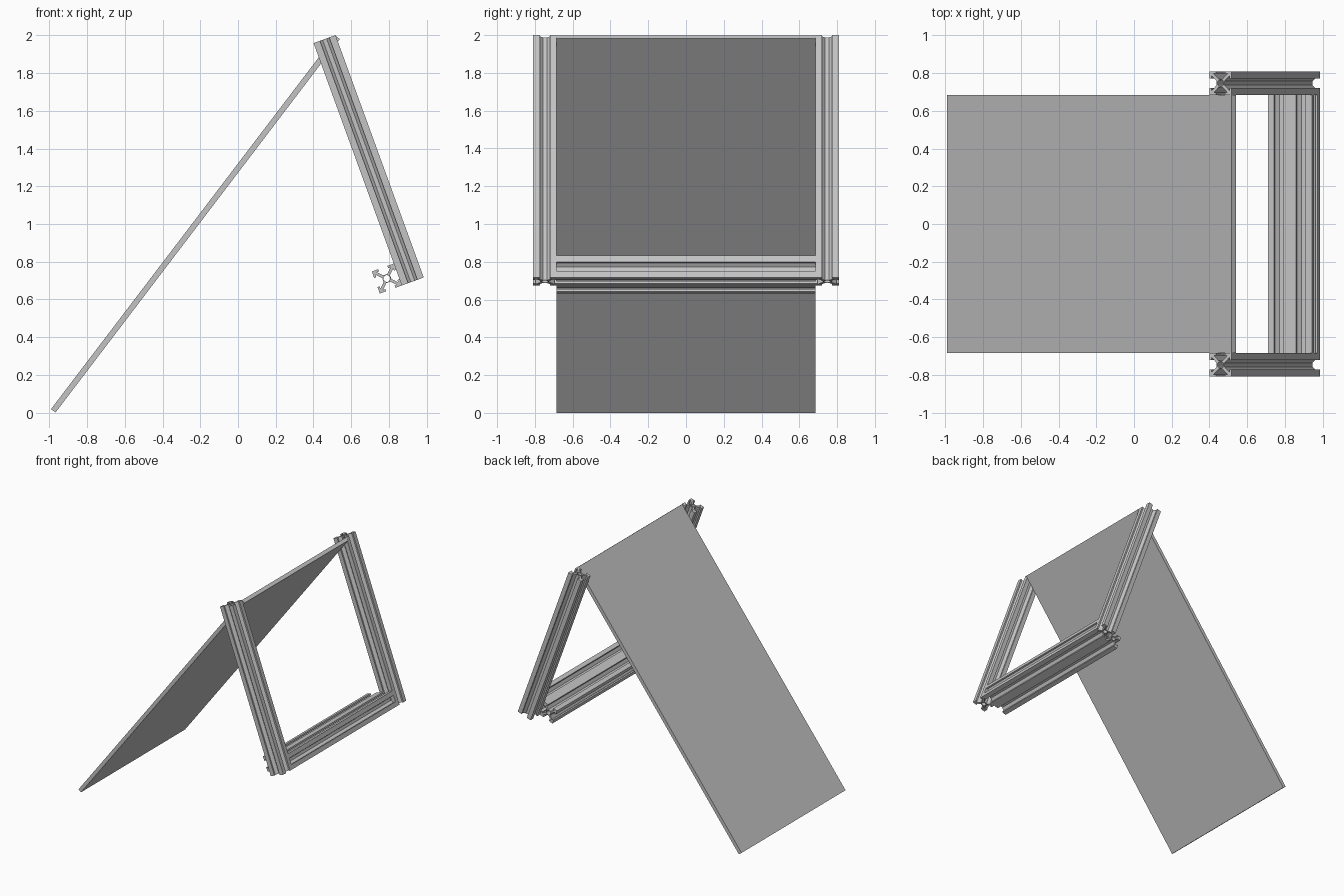
import bpy, bmesh
from math import radians, cos, sin, atan2, hypot, tau
from mathutils import Matrix, Vector

if "Cube" in bpy.data.objects:
    bpy.data.objects.remove(bpy.data.objects["Cube"], do_unlink=True)

# Single plain grey for every part
grey = bpy.data.materials.new("aluminium_grey")
grey.use_nodes = True
colour = (0.55, 0.55, 0.55, 1)
grey.diffuse_color = colour
grey.node_tree.nodes["Principled BSDF"].inputs["Base Color"].default_value = colour

HALF = 0.062      # half width of the slotted profile
LIP = 0.026       # half width of the slot opening
WALL = 0.012      # lip thickness
CORE = 0.022      # half width of the core
HOLE = 0.018      # bore radius
WEB = 0.011       # offset of web edges from the diagonal
INNER_Y = 0.685   # half the clear span between the legs


def slot_outline():
    """T-slot outline: half a corner, mirrored on the diagonal, turned four times."""
    inner = HALF - WALL
    half = [(CORE, CORE - WEB), (inner, inner - WEB), (inner, LIP), (HALF, LIP)]
    corner = half + [(HALF, HALF)] + [(y, x) for x, y in reversed(half)]
    points = []
    for _ in range(4):
        points += corner
        corner = [(-y, x) for x, y in corner]
    return points


def extrusion(name, length, matrix):
    """Slotted bar with a bore, centred on its local z axis."""
    curve = bpy.data.curves.new(name, "CURVE")
    curve.dimensions, curve.fill_mode, curve.extrude = "2D", "BOTH", length / 2
    bore = [(HOLE * cos(i * tau / 24), HOLE * sin(i * tau / 24)) for i in range(24)]
    for points in (slot_outline(), bore):
        spline = curve.splines.new("POLY")
        spline.points.add(len(points) - 1)
        for p, (x, y) in zip(spline.points, points):
            p.co = (x, y, 0, 1)
        spline.use_cyclic_u = True
    temp = bpy.data.objects.new(name + "_outline", curve)
    mesh = bpy.data.meshes.new_from_object(temp)
    bpy.data.objects.remove(temp)
    bm = bmesh.new()
    bm.from_mesh(mesh)
    bmesh.ops.remove_doubles(bm, verts=bm.verts, dist=1e-5)
    bmesh.ops.recalc_face_normals(bm, faces=bm.faces)
    for f in bm.faces:
        f.smooth = False
    bm.to_mesh(mesh)
    bm.free()
    add(name, mesh, matrix)


def add(name, mesh, matrix):
    mesh.materials.clear()
    mesh.materials.append(grey)
    obj = bpy.data.objects.new(name, mesh)
    obj.matrix_world = matrix
    bpy.context.collection.objects.link(obj)


# Leaning frame: two legs
tilt = Matrix.Rotation(radians(-20), 4, "Y")
across, along = tilt @ Vector((1, 0, 0)), tilt @ Vector((0, 0, 1))
foot = Vector((0.927, 0, 0.695))
leg_length = 1.368
for name, side in (("left_leg", 1), ("right_leg", -1)):
    centre = foot + along * leg_length / 2 + Vector((0, side * (INNER_Y + HALF), 0))
    extrusion(name, leg_length, Matrix.Translation(centre) @ tilt)

# Two cross bars side by side at the bottom of the frame
lay = tilt @ Matrix.Rotation(radians(90), 4, "X")
for name, shift in (("outer_cross_bar", 0), ("inner_cross_bar", -2 * HALF)):
    centre = foot + along * HALF + across * shift
    extrusion(name, 2 * INNER_Y, Matrix.Translation(centre) @ lay)

# Sloping panel
low, high = Vector((-0.98, 0, 0.009)), Vector((0.528, 0, 1.99))
run = high - low
bm = bmesh.new()
bmesh.ops.create_cube(bm, size=1)
bmesh.ops.scale(bm, vec=(hypot(run.x, run.z), 2 * INNER_Y, 0.03), verts=bm.verts)
panel = bpy.data.meshes.new("sloping_panel")
bm.to_mesh(panel)
bm.free()
slope = Matrix.Rotation(-atan2(run.z, run.x), 4, "Y")
add("sloping_panel", panel, Matrix.Translation((low + high) / 2) @ slope)
